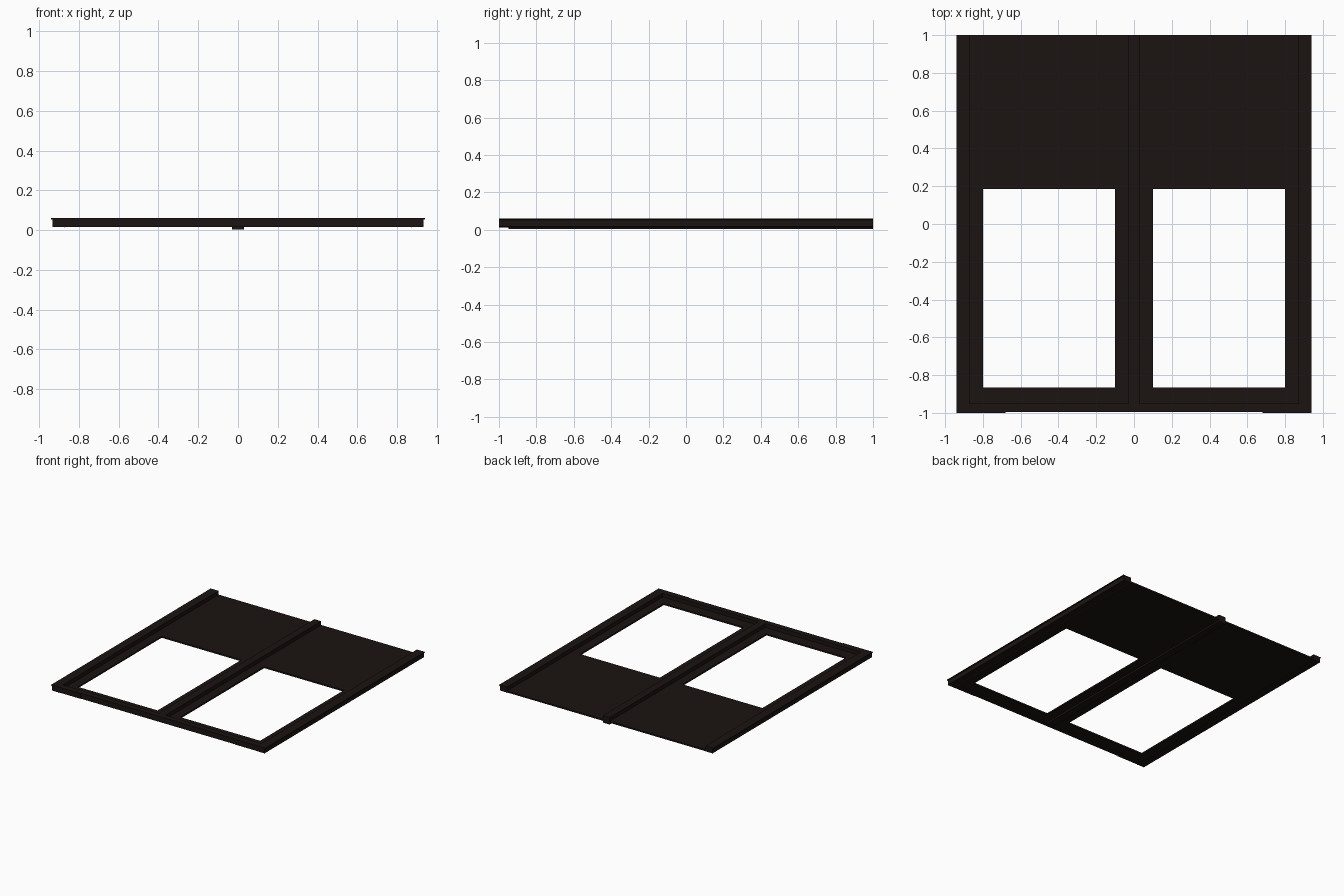
import bpy, bmesh

if "Cube" in bpy.data.objects:
    bpy.data.objects.remove(bpy.data.objects["Cube"])

mat = bpy.data.materials.new("dark_brown")
mat.diffuse_color = (0.011, 0.007, 0.006, 1)
mat.use_nodes = True
mat.node_tree.nodes["Principled BSDF"].inputs["Base Color"].default_value = mat.diffuse_color

def finish(name, bm):
    bmesh.ops.recalc_face_normals(bm, faces=bm.faces)
    me = bpy.data.meshes.new(name)
    bm.to_mesh(me)
    bm.free()
    ob = bpy.data.objects.new(name, me)
    bpy.context.collection.objects.link(ob)
    me.materials.append(mat)
    return ob

def extrude_profile(name, pts, y0, y1):
    """Closed x-z profile extruded along y."""
    bm = bmesh.new()
    face = bm.faces.new([bm.verts.new((x, y0, z)) for x, z in pts])
    ext = bmesh.ops.extrude_face_region(bm, geom=[face])
    verts = [g for g in ext["geom"] if isinstance(g, bmesh.types.BMVert)]
    bmesh.ops.translate(bm, verts=verts, vec=(0, y1 - y0, 0))
    return finish(name, bm)

def box(name, x0, x1, y0, y1, z0, z1):
    return extrude_profile(name, [(x0, z0), (x1, z0), (x1, z1), (x0, z1)], y0, y1)

# thin sheet: solid rear half, two window openings in front
xs = [-0.88, -0.80, -0.10, 0.10, 0.80, 0.88]
ys = [-0.96, -0.865, 0.185, 1.0]
bm = bmesh.new()
grid = [[bm.verts.new((x, y, 0.018)) for y in ys] for x in xs]
for i in range(5):
    for j in range(3):
        if j == 1 and i in (1, 3):
            continue
        bm.faces.new([grid[i][j], grid[i + 1][j], grid[i + 1][j + 1], grid[i][j + 1]])
ext = bmesh.ops.extrude_face_region(bm, geom=bm.faces[:])
top = [g for g in ext["geom"] if isinstance(g, bmesh.types.BMVert)]
bmesh.ops.translate(bm, verts=top, vec=(0, 0, 0.012))
finish("window_panel", bm)

# side rails with a small overhanging lip on top
for s, side in ((-1, "left"), (1, "right")):
    prof = [(0.87, 0.013), (0.88, 0.017), (0.933, 0.017), (0.933, 0.053),
            (0.94, 0.055), (0.94, 0.06), (0.87, 0.06)]
    extrude_profile(side + "_rail", [(s * x, z) for x, z in prof], -1, 1)
    # front corner trim
    box(side + "_corner_trim", s * 0.68, s * 0.88, -1, -0.99, 0.018, 0.06)

# front rail and centre rail, with the centre strip hanging below
box("front_rail", -0.88, 0.88, -0.995, -0.95, 0.017, 0.06)
box("centre_rail", -0.03, 0.03, -0.95, 1, 0.004, 0.06)
